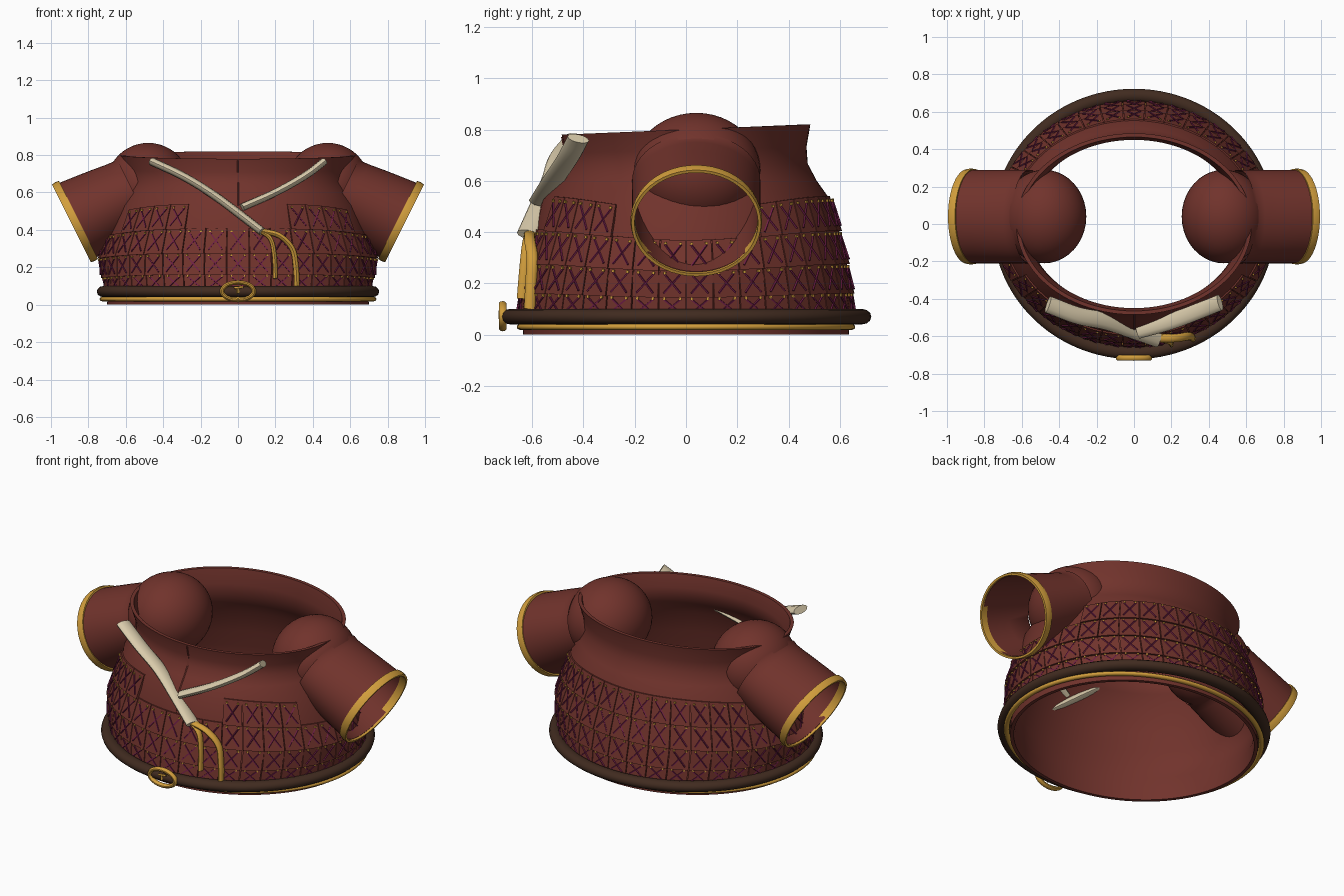
import bpy, bmesh, math
from mathutils import Vector

if "Cube" in bpy.data.objects:
    bpy.data.objects.remove(bpy.data.objects["Cube"])


def material(name, rgb):
    m = bpy.data.materials.new(name)
    m.use_nodes = True
    m.diffuse_color = (*rgb, 1)
    m.node_tree.nodes["Principled BSDF"].inputs["Base Color"].default_value = (*rgb, 1)
    return m


RED = material("dark_red_leather", (0.165, 0.033, 0.025))
BROWN = material("belt_brown", (0.052, 0.024, 0.014))
GOLD = material("gold_trim", (0.64, 0.34, 0.045))
CREAM = material("cream_cloth", (0.7, 0.6, 0.41))
PURPLE = material("purple_lace", (0.16, 0.013, 0.065))


def finish(name, bm, mat):
    bmesh.ops.recalc_face_normals(bm, faces=bm.faces)
    me = bpy.data.meshes.new(name)
    bm.to_mesh(me)
    bm.free()
    me.materials.append(mat)
    ob = bpy.data.objects.new(name, me)
    bpy.context.collection.objects.link(ob)
    bpy.ops.object.select_all(action="DESELECT")
    ob.select_set(True)
    bpy.context.view_layer.objects.active = ob
    bpy.ops.object.shade_smooth_by_angle(angle=math.radians(40))


def loft(bm, rings, loop=False, caps=False):
    """Skin closed rings of points in order."""
    vs = [[bm.verts.new(p) for p in ring] for ring in rings]
    n = len(vs[0])
    for i in range(len(vs) if loop else len(vs) - 1):
        a, b = vs[i], vs[(i + 1) % len(vs)]
        for j in range(n):
            k = (j + 1) % n
            bm.faces.new((a[j], a[k], b[k], b[j]))
    if caps:
        bm.faces.new(vs[0])
        bm.faces.new(vs[-1])


def angles(n):
    return [2 * math.pi * i / n for i in range(n)]


# Body wall: height, half width, half depth
WALL = [(0, .70, .635), (.08, .695, .64), (.14, .71, .64), (.22, .735, .63),
        (.3, .72, .615), (.4, .69, .59), (.53, .65, .56), (.6, .61, .51),
        (.66, .59, .475), (.72, .6, .47), (.8, .63, .485)]


def wall(a, z, off=0.0):
    for (z0, x0, y0), (z1, x1, y1) in zip(WALL, WALL[1:]):
        if z <= z1:
            break
    t = (z - z0) / (z1 - z0)
    rx, ry = x0 + (x1 - x0) * t + off, y0 + (y1 - y0) * t + off
    tilt = 0.02 * math.sin(a) * max(0, (z - .6) / .2)
    return Vector((rx * math.cos(a), ry * math.sin(a), z + tilt))


bm = bmesh.new()
heights = [p[0] for p in WALL]
rings = [[wall(a, z) for a in angles(96)] for z in heights]
rings += [[wall(a, z, -.02) for a in angles(96)] for z in reversed(heights)]
loft(bm, rings, loop=True)
finish("body_shell", bm, RED)


def hoop(name, rx, ry, z, w, h, mat):
    """Oval band with a rounded cross-section."""
    bm = bmesh.new()
    loft(bm, [[Vector(((rx + w * math.cos(b)) * math.cos(a),
                       (ry + w * math.cos(b)) * math.sin(a), z + h * math.sin(b)))
               for b in angles(12)] for a in angles(96)], loop=True)
    finish(name, bm, mat)


hoop("belt", .719, .687, .07, .036, .03, BROWN)
hoop("lower_gold_band", .725, .645, .03, .015, .012, GOLD)


def rod(bm, p, q, r):
    """Thin square rod between two points."""
    d = (q - p).normalized()
    s = d.cross(Vector((0.3, 0.2, 1))).normalized()
    t = d.cross(s)
    loft(bm, [[c + s * r * i + t * r * j for i, j in ((1, 1), (-1, 1), (-1, -1), (1, -1))]
              for c in (p, q)], caps=True)


# Rows of overlapping plates with crossed laces and gold eyelets
COUNT = 38
ROWS = [(.08, .165), (.16, .28), (.275, .41), (.405, .54)]
plates, laces, studs = bmesh.new(), bmesh.new(), bmesh.new()
step = 2 * math.pi / COUNT
for row, (z0, z1) in enumerate(ROWS):
    for i in range(COUNT):
        mid = -math.pi / 2 + i * step
        under_arm = abs(math.sin(mid)) < .5
        chest_gap = math.sin(mid) < 0 and abs(math.cos(mid)) < .38
        if row == 3 and (under_arm or chest_gap):
            continue
        a0, a1 = mid - step * .48, mid + step * .48

        def at(u, v, lift=0.0):
            a, z = a0 + (a1 - a0) * u, z0 + (z1 - z0) * v
            return wall(a, z - .1 * z * math.cos(a) ** 4, .02 - .012 * v + lift)

        corners = ((0, 0), (.5, 0), (1, 0), (1, 1), (.5, 1), (0, 1))
        loft(plates, [[at(u, v, -.014) for u, v in corners],
                      [at(u, v) for u, v in corners]], caps=True)
        rod(laces, at(.18, .15, .001), at(.82, .85, .001), .003)
        rod(laces, at(.82, .15, .002), at(.18, .85, .002), .003)
        for u in (.2, .8):
            rod(studs, at(u, .88), at(u, .88, .007), .005)
finish("armor_plates", plates, RED)
finish("crossed_laces", laces, PURPLE)
finish("gold_eyelets", studs, GOLD)

# Front closing seam
bm = bmesh.new()
for z0, z1 in zip((.41, .53, .6, .66, .72), (.53, .6, .66, .72, .79)):
    rod(bm, wall(-math.pi / 2, z0), wall(-math.pi / 2, z1), .003)
finish("front_seam", bm, RED)

# Sleeves: open tubes over rounded shoulder balls, with gold cuffs
TUBE = [(0, .225), (.1, .217), (.2, .208), (.3, .197), (.34, .195), (.36, .205),
        (.35, .19), (.2, .2), (0, .217)]
CUFF = [(-.012, .22), (-.012, .232), (.01, .236), (.03, .233), (.03, .218)]

for side, sx in (("left", 1), ("right", -1)):
    def sleeve_ring(t, r, depth):
        return [Vector((sx * (.88 - .894 * t + .447 * r * math.sin(b)),
                        .04 + depth * math.cos(b),
                        .44 + .447 * t + .894 * r * math.sin(b))) for b in angles(48)]

    bm = bmesh.new()
    loft(bm, [sleeve_ring(t, r, .25 if i < 6 else .242) for i, (t, r) in enumerate(TUBE)],
         loop=True)
    finish(side + "_sleeve", bm, RED)

    bm = bmesh.new()
    loft(bm, [sleeve_ring(t, r, r + .021) for t, r in CUFF], loop=True)
    finish(side + "_cuff", bm, GOLD)

    bm = bmesh.new()
    bmesh.ops.create_uvsphere(bm, u_segments=40, v_segments=24, radius=1)
    bmesh.ops.scale(bm, vec=(.225, .25, .225), verts=bm.verts)
    bmesh.ops.translate(bm, vec=(sx * .48, .04, .64), verts=bm.verts)
    finish(side + "_shoulder_ball", bm, RED)


def sweep(name, path, thin, deep, mat, steps=6):
    """Smooth oval tube; thin across the front plane, deep along y."""
    pts = [Vector(p) for p in path]
    ext = [pts[0] * 2 - pts[1]] + pts + [pts[-1] * 2 - pts[-2]]
    line = []
    for a, b, c, d in zip(ext, ext[1:], ext[2:], ext[3:]):
        for k in range(steps):
            t = k / steps
            line.append(.5 * (2 * b + (c - a) * t + (2 * a - 5 * b + 4 * c - d) * t * t
                              + (3 * b - a - 3 * c + d) * t ** 3))
    line.append(pts[-1])
    rings = []
    for i, p in enumerate(line):
        d = line[min(i + 1, len(line) - 1)] - line[max(i - 1, 0)]
        n = Vector((-d.z, 0, d.x)).normalized()
        e = n.cross(d).normalized()
        rings.append([p + n * thin * math.cos(b) + e * deep * math.sin(b)
                      for b in angles(12)])
    bm = bmesh.new()
    loft(bm, rings, caps=True)
    finish(name, bm, mat)


# Cloth straps across the chest and their hanging gold ties
sweep("long_strap", [(-.46, -.43, .765), (-.3, -.49, .69), (-.15, -.52, .6),
                     (0, -.57, .49), (.13, -.615, .39)], .022, .046, CREAM)
sweep("short_strap", [(.46, -.42, .765), (.36, -.46, .69), (.2, -.52, .6),
                      (.02, -.57, .52)], .02, .044, CREAM)
sweep("inner_tie", [(.12, -.61, .395), (.175, -.62, .35), (.195, -.63, .26),
                    (.2, -.64, .14)], .012, .02, GOLD)
sweep("outer_tie", [(.12, -.61, .395), (.22, -.61, .37), (.29, -.6, .3),
                    (.31, -.605, .2), (.315, -.61, .1)], .015, .022, GOLD)

# Oval belt buckle with a prong
bm = bmesh.new()
loft(bm, [[Vector(((.085 + .012 * math.cos(b)) * math.cos(a), -.715 + .016 * math.sin(b),
                   .072 + (.047 + .012 * math.cos(b)) * math.sin(a)))
           for b in angles(10)] for a in angles(40)], loop=True)
rod(bm, Vector((-.02, -.725, .09)), Vector((.03, -.725, .095)), .005)
rod(bm, Vector((0, -.725, .06)), Vector((0, -.725, .09)), .005)
finish("belt_buckle", bm, GOLD)
